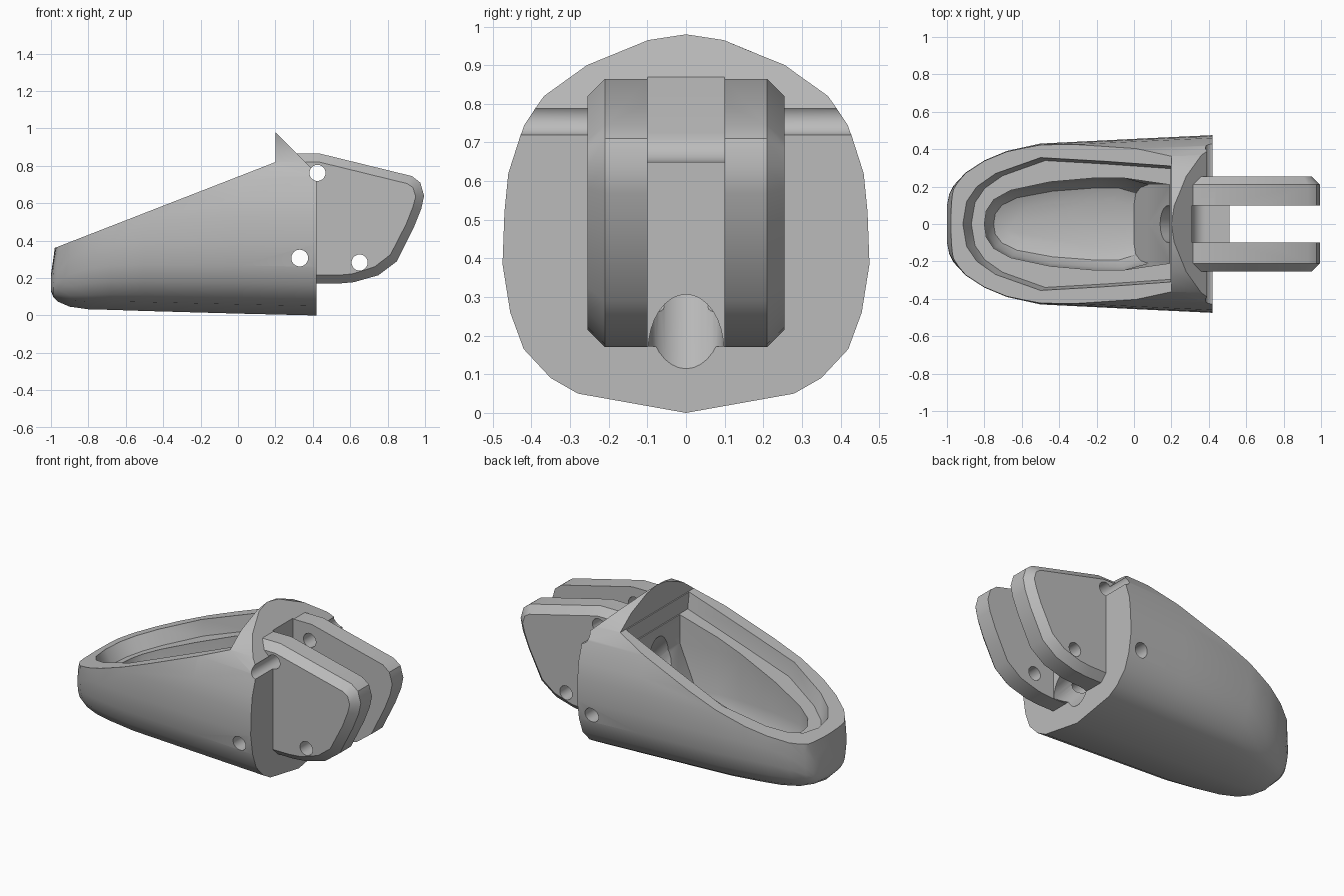
import bpy, bmesh, math
from mathutils import Vector

if "Cube" in bpy.data.objects:
    bpy.data.objects.remove(bpy.data.objects["Cube"])

grey = bpy.data.materials.new("plain_grey")
grey.use_nodes = True
colour = (0.5, 0.5, 0.5, 1)
grey.diffuse_color = colour
grey.node_tree.nodes["Principled BSDF"].inputs["Base Color"].default_value = colour


def loft(name, rings):
    """Closed solid through rings with equal point counts."""
    bm = bmesh.new()
    loops = [[bm.verts.new(p) for p in ring] for ring in rings]
    n = len(loops[0])
    for a, b in zip(loops, loops[1:]):
        for i in range(n):
            j = (i + 1) % n
            bm.faces.new((a[i], a[j], b[j], b[i]))
    bm.faces.new(loops[0][::-1])
    bm.faces.new(loops[-1])
    bmesh.ops.recalc_face_normals(bm, faces=bm.faces)
    mesh = bpy.data.meshes.new(name)
    bm.to_mesh(mesh)
    bm.free()
    mesh.materials.append(grey)
    ob = bpy.data.objects.new(name, mesh)
    bpy.context.collection.objects.link(ob)
    return ob


def prism(name, profile, y0, y1):
    return loft(name, [[(x, y, z) for x, z in profile] for y in (y0, y1)])


def rod(name, start, end, radius, sides=24):
    start, end = Vector(start), Vector(end)
    turn = (end - start).to_track_quat('Z', 'Y')
    ring = [turn @ Vector((radius * math.cos(a), radius * math.sin(a), 0))
            for a in (math.tau * i / sides for i in range(sides))]
    return loft(name, [[p + c for p in ring] for c in (start, end)])


def combine(target, tool, operation):
    mod = target.modifiers.new("join", 'BOOLEAN')
    mod.operation = operation
    mod.solver = 'EXACT'
    mod.object = tool
    bpy.context.view_layer.objects.active = target
    bpy.ops.object.modifier_apply(modifier=mod.name)
    bpy.data.objects.remove(tool)


def mirrored(half):
    """Both sides of a plan or section whose first and last points lie on the centre line."""
    return half + [(-a, b) for a, b in half[-2:0:-1]]


# Rounded nose shell: one section scaled along the length
section = mirrored([(0, 0), (.28, .05), (.35, .09), (.42, .165), (.455, .26), (.475, .385),
                    (.47, .52), (.46, .62), (.42, .745), (.37, .82), (.26, .9), (.1, .965), (0, .98)])
stations = [(-1, .1, .13, .22), (-.988, .16, .1, .3), (-.965, .205, .075, .47), (-.9, .275, .047, .7),
            (-.8, .34, .033, .85), (-.68, .39, .03, .92), (-.5, .43, .024, .96),
            (0, .455, .01, .98), (.42, .475, 0, .98)]
body = loft("fingertip_shell", [[(x, y / .475 * w, lo + z / .98 * (hi - lo)) for y, z in section]
                                for x, w, lo, hi in stations])


# Sloping top and raised crest
def rim(x):
    return .82 + .389 * (x - .2)


trim = prism("trim", [(-1.2, rim(-1.2)), (.2, .82), (.2, .98), (.6, .58), (.6, 1.3), (-1.2, 1.3)], -1, 1)
combine(body, trim, 'DIFFERENCE')

# Hinge plates with bevelled outer edges
outer = [(.305, .865), (.44, .865), (.93, .745), (.975, .71), (.995, .64), (.98, .57),
         (.94, .47), (.85, .29), (.75, .215), (.62, .178), (.53, .17), (.305, .17)]
inner = [(.305, .82), (.435, .82), (.905, .705), (.935, .685), (.95, .635), (.935, .58),
         (.9, .49), (.815, .325), (.73, .26), (.61, .222), (.53, .215), (.305, .215)]
for side in (1, -1):
    plate = loft("hinge_plate", [[(x, side * y, z) for x, z in pts]
                                 for pts, y in ((outer, .1), (outer, .21), (inner, .255))])
    combine(body, plate, 'UNION')

# Web joining the plates
web = prism("web", [(.36, .172), (.51, .172), (.51, .7), (.36, .7)], -.12, .12)
combine(body, web, 'UNION')

# Slot between the plates with a rounded inner corner
corner = [(.385 - .075 * math.cos(a), .725 - .075 * math.sin(a))
          for a in (math.pi / 2 * i / 8 for i in range(9))]
slot = prism("slot", [(.31, 1.2)] + corner + [(.7, .65), (.7, 1.2)], -.1, .1)
combine(body, slot, 'DIFFERENCE')

# Shallow pocket that leaves a ledge inside the rim
plan = mirrored([(0, -.915), (.12, -.895), (.2, -.84), (.27, -.74), (.355, -.5), (.335, -.15),
                 (.31, .195), (0, .195)])
pocket_rings = []
for inset, depth in ((.045, .1), (0, 0), (0, -.4)):
    ring = []
    for y, x in plan:
        px = x + inset * (x < 0) * min(1, -x / .9) if x < 0 else x
        ring.append((px, y * (1 - inset), rim(px) - depth))
    pocket_rings.append(ring)
combine(body, loft("pocket", pocket_rings), 'DIFFERENCE')

# Deep cavity with rounded floor and a ramp at its rear end
trough = mirrored([(0, -.8), (.07, -.79), (.13, -.75), (.18, -.66), (.225, -.45), (.247, -.2),
                   (.245, -.05), (.21, .19), (0, .19)])
cavity_rings = []
for z, spread, end in ((.1, .5, 0), (.125, .78, .01), (.18, .93, .035), (.27, 1, .075), (.54, 1, .19), (1.2, 1, .19)):
    cavity_rings.append([(end if x > 0 else min(-.3 + (x + .3) * (.55 + .45 * spread), end - .04),
                          y * spread, z) for y, x in trough])
combine(body, loft("cavity", cavity_rings), 'DIFFERENCE')

# Slanted cord channel from the ramp to the rear
combine(body, rod("channel", (.67, 0, -.015), (.1, 0, .612), .098, 32), 'DIFFERENCE')

# Cross pin holes
for x, z, radius in ((.425, .762, .043), (.33, .307, .045), (.65, .283, .043)):
    combine(body, rod("pin_hole", (x, -.7, z), (x, .7, z), radius), 'DIFFERENCE')

# Smooth shading with crisp edges
for ob in bpy.context.selected_objects:
    ob.select_set(False)
body.select_set(True)
bpy.context.view_layer.objects.active = body
bpy.ops.object.shade_smooth_by_angle(angle=math.radians(30))
